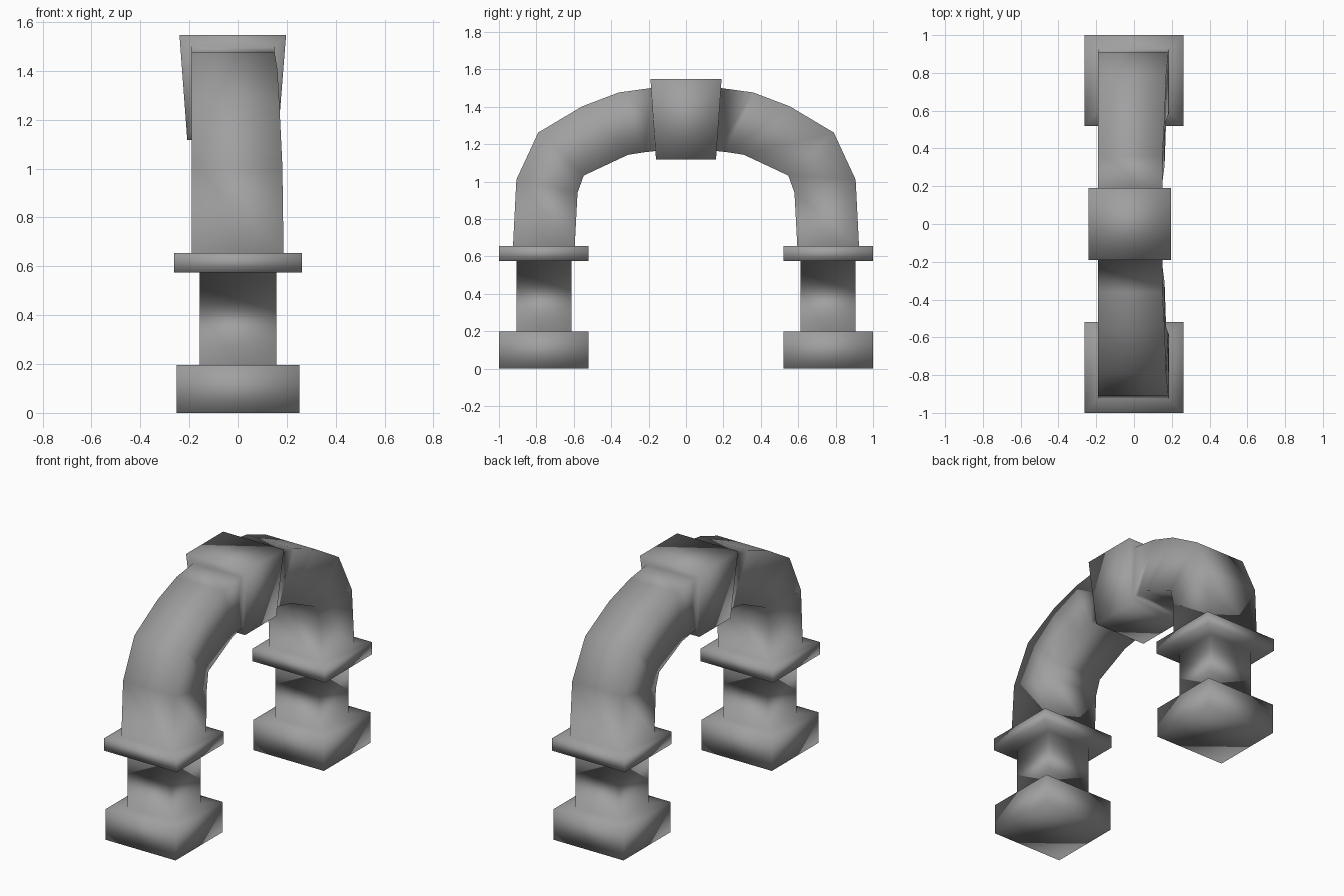
import bpy, bmesh

if "Cube" in bpy.data.objects:
    bpy.data.objects.remove(bpy.data.objects["Cube"])


# One continuous skin: pier -> half arch -> keystone -> mirrored half arch -> pier.
# Each ring runs outer-left, outer-right, inner-right, inner-left.
def pier_ring(w, outer, inner, z):
    return [(-w, outer, z), (w, outer, z), (w, inner, z), (-w, inner, z)]


def arch_ring(yo, zo, yi, zi, x):
    return [(-0.19, yo, zo), (x, yo, zo), (x, yi, zi), (-0.19, yi, zi)]


# Pier: plinth, shaft and capital (half width, outer y, inner y, z)
pier = [(0.252, 1.0, 0.52, 0.0), (0.252, 1.0, 0.52, 0.197),
        (0.158, 0.907, 0.612, 0.197), (0.158, 0.907, 0.612, 0.575),
        (0.261, 1.0, 0.52, 0.575), (0.261, 1.0, 0.52, 0.655)]

# Arch: outer y, z / inner y, z / right-hand x, from springing to keystone
arch = [(0.925, 0.655, 0.595, 0.655, 0.187), (0.907, 1.01, 0.58, 0.94, 0.182),
        (0.79, 1.262, 0.547, 1.032, 0.17), (0.555, 1.402, 0.31, 1.143, 0.162),
        (0.36, 1.476, 0.22, 1.157, 0.15), (0.187, 1.5, 0.164, 1.163, 0.15)]

# Side of the tapered keystone
key = [(-0.24, 0.19, 1.547), (0.197, 0.19, 1.547),
       (0.163, 0.16, 1.117), (-0.208, 0.16, 1.117)]

half = [pier_ring(*p) for p in pier] + [arch_ring(*a) for a in arch] + [key]
rings = half + [[(x, -y, z) for x, y, z in r] for r in reversed(half)]

# Skin the rings
bm = bmesh.new()
loops = [[bm.verts.new(p) for p in r] for r in rings]
for a, b in zip(loops, loops[1:]):
    for i in range(4):
        j = (i + 1) % 4
        bm.faces.new((a[i], a[j], b[j], b[i]))
bm.faces.new(loops[0])
bm.faces.new(loops[-1])
bmesh.ops.recalc_face_normals(bm, faces=bm.faces[:])
for f in bm.faces:
    f.smooth = True
mesh = bpy.data.meshes.new("archway")
bm.to_mesh(mesh)
bm.free()
archway = bpy.data.objects.new("archway", mesh)
bpy.context.collection.objects.link(archway)

# Dark grey stone
stone = bpy.data.materials.new("stone")
stone.diffuse_color = (0.35, 0.35, 0.35, 1)
stone.use_nodes = True
stone.node_tree.nodes["Principled BSDF"].inputs["Base Color"].default_value = stone.diffuse_color
mesh.materials.append(stone)
